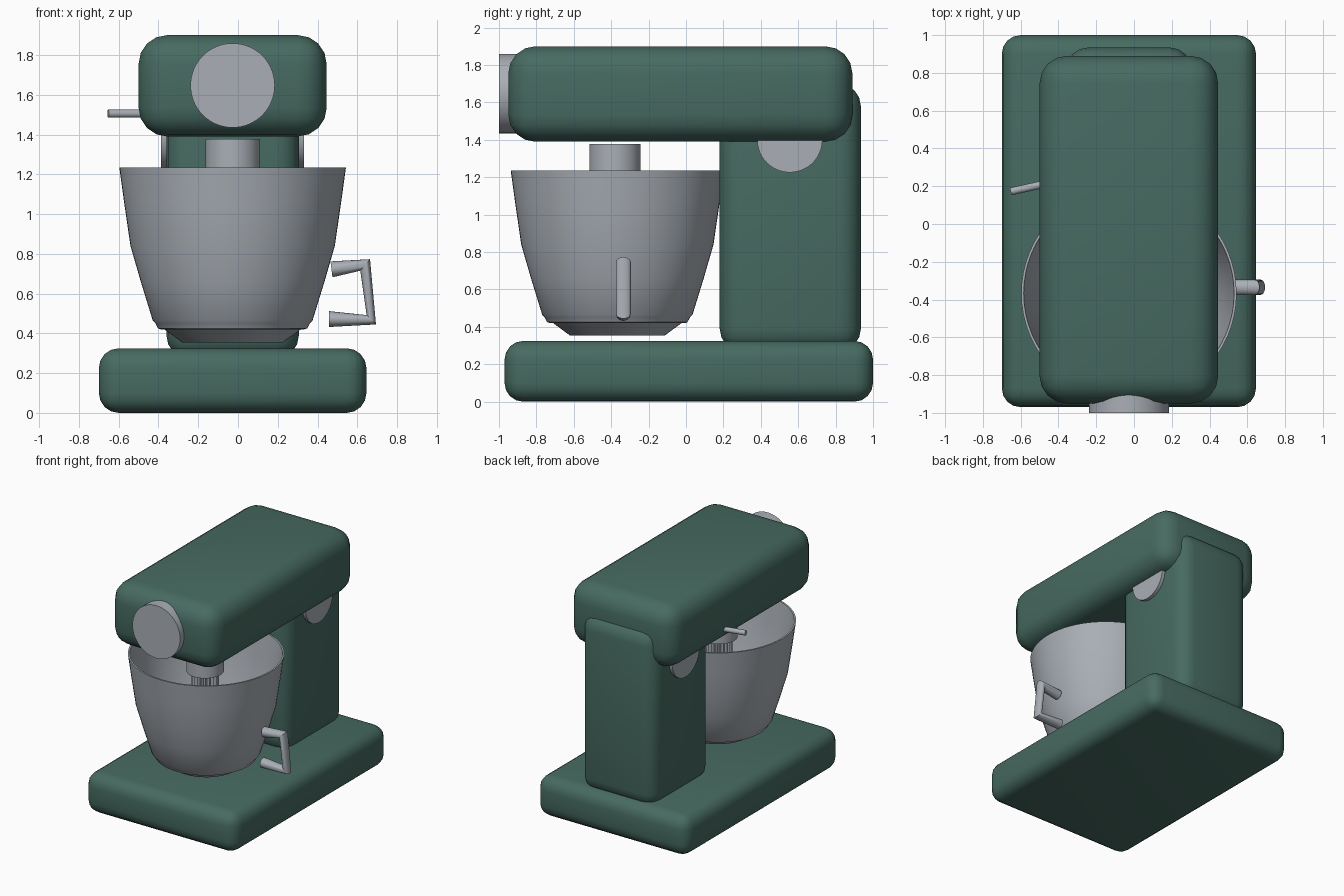
import bpy, bmesh, math
from mathutils import Vector

if "Cube" in bpy.data.objects:
    bpy.data.objects.remove(bpy.data.objects["Cube"])

CX = -0.027          # centre line of the machine
BOWL = (CX, -0.367)  # bowl axis


def material(name, rgb):
    m = bpy.data.materials.new(name)
    m.diffuse_color = (*rgb, 1)
    m.use_nodes = True
    m.node_tree.nodes["Principled BSDF"].inputs["Base Color"].default_value = m.diffuse_color
    return m


GREEN = material("enamel green", (0.062, 0.145, 0.120))
STEEL = material("brushed steel", (0.40, 0.43, 0.47))


def finish(bm, name, mat, angle=35):
    bmesh.ops.recalc_face_normals(bm, faces=bm.faces)
    me = bpy.data.meshes.new(name)
    bm.to_mesh(me)
    bm.free()
    me.materials.append(mat)
    ob = bpy.data.objects.new(name, me)
    bpy.context.collection.objects.link(ob)
    bpy.ops.object.select_all(action='DESELECT')
    ob.select_set(True)
    bpy.context.view_layer.objects.active = ob
    bpy.ops.object.shade_smooth_by_angle(angle=math.radians(angle))
    return ob


def rounded_box(name, lo, hi, radius):
    bm = bmesh.new()
    bmesh.ops.create_cube(bm, size=1)
    for v in bm.verts:
        v.co = Vector([(a + b) / 2 + c * (b - a) for a, b, c in zip(lo, hi, v.co)])
    bmesh.ops.bevel(bm, geom=bm.edges[:], offset=radius, segments=4,
                    profile=0.5, affect='EDGES')
    return finish(bm, name, GREEN)


def rod(name, start, end, radius, sides=48):
    a, b = Vector(start), Vector(end)
    bm = bmesh.new()
    bmesh.ops.create_cone(bm, cap_ends=True, segments=sides, radius1=radius,
                          radius2=radius, depth=(b - a).length)
    turn = (b - a).to_track_quat('Z', 'Y')
    for v in bm.verts:
        v.co = turn @ v.co + (a + b) / 2
    return finish(bm, name, STEEL)


def lathe(name, profile, sides=64):
    # revolve (radius, z) points around the bowl axis
    bm = bmesh.new()
    rings = [[bm.verts.new((BOWL[0] + r * math.cos(t), BOWL[1] + r * math.sin(t), z))
              for t in (2 * math.pi * i / sides for i in range(sides))]
             for r, z in profile]
    for p, q in zip(rings, rings[1:]):
        for i in range(sides):
            j = (i + 1) % sides
            bm.faces.new((p[i], p[j], q[j], q[i]))
    bm.faces.new(rings[0])
    bm.faces.new(rings[-1])
    return finish(bm, name, STEEL)


# Painted body
rounded_box("base", (-0.70, -0.97, 0), (0.646, 1.0, 0.325), 0.10)
rounded_box("column", (-0.36, 0.18, 0.27), (0.306, 0.935, 1.70), 0.12)
rounded_box("motor_head", (-0.50, -0.95, 1.39), (0.446, 0.89, 1.90), 0.145)

# Front cap, hinge discs and speed lever
rod("front_cap", (CX, -1.0, 1.647), (CX, -0.88, 1.647), 0.212, 64)
rod("hinge_discs", (CX - 0.36, 0.555, 1.40), (CX + 0.36, 0.555, 1.40), 0.174, 64)
rod("speed_lever", (-0.653, 0.172, 1.505), (-0.40, 0.228, 1.505), 0.02, 16)

# Mixing bowl: outside wall, rim, inside wall and a tapered foot
lathe("bowl", [(0.36, 0.42), (0.375, 0.425), (0.388, 0.45), (0.402, 0.465),
               (0.462, 0.66), (0.514, 0.84), (0.546, 1.06), (0.570, 1.235),
               (0.557, 1.235), (0.533, 1.06), (0.501, 0.84), (0.449, 0.66),
               (0.389, 0.475), (0.34, 0.44)])
lathe("bowl_foot", [(0.255, 0.355), (0.35, 0.425)])

# Beater socket with a fluted shaft below
rod("beater_socket", (CX, -0.38, 1.10), (CX, -0.38, 1.378), 0.137)
bm = bmesh.new()
sides = 40
ends = []
for z in (0.95, 1.10):
    ends.append([bm.verts.new((CX + r * math.cos(t), -0.38 + r * math.sin(t), z))
                 for r, t in ((0.10 - 0.015 * (i % 2), 2 * math.pi * i / sides)
                              for i in range(sides))])
for i in range(sides):
    j = (i + 1) % sides
    bm.faces.new((ends[0][i], ends[0][j], ends[1][j], ends[1][i]))
for ring in ends:
    bm.faces.new(ring)
finish(bm, "fluted_shaft", STEEL)

# Bowl handle: oval rings swept through mitred corners (inner and outer x, z)
bm = bmesh.new()
rings = []
for xi, zi, xo, zo in ((0.475, 0.682, 0.465, 0.762), (0.615, 0.715, 0.664, 0.773),
                       (0.647, 0.492, 0.694, 0.445), (0.457, 0.512, 0.457, 0.432)):
    mx, mz, hx, hz = (xi + xo) / 2, (zi + zo) / 2, (xo - xi) / 2, (zo - zi) / 2
    rings.append([bm.verts.new((mx + hx * math.cos(t), -0.335 + 0.04 * math.sin(t),
                                mz + hz * math.cos(t)))
                  for t in (2 * math.pi * i / 20 for i in range(20))])
for p, q in zip(rings, rings[1:]):
    for i in range(20):
        j = (i + 1) % 20
        bm.faces.new((p[i], p[j], q[j], q[i]))
bm.faces.new(rings[0])
bm.faces.new(rings[-1])
finish(bm, "bowl_handle", STEEL)
